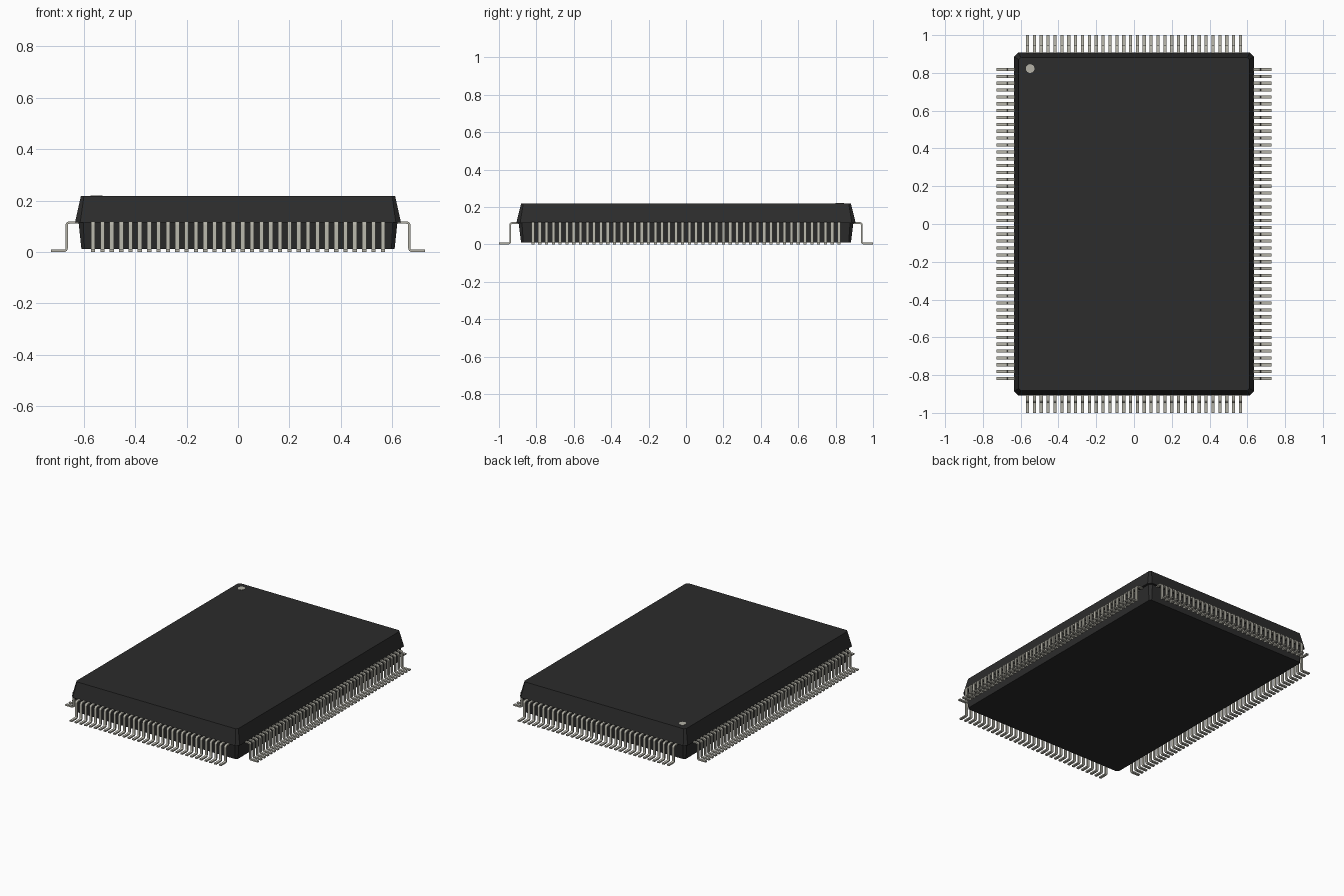
import bpy, bmesh, math
from mathutils import Matrix, Vector

old = bpy.data.objects.get("Cube")
if old:
    bpy.data.objects.remove(old, do_unlink=True)


def material(name, rgb, rough):
    m = bpy.data.materials.new(name)
    m.use_nodes = True
    m.diffuse_color = (*rgb, 1)
    bsdf = m.node_tree.nodes["Principled BSDF"]
    bsdf.inputs["Base Color"].default_value = (*rgb, 1)
    bsdf.inputs["Roughness"].default_value = rough
    return m


BLACK = material("black plastic", (0.025, 0.025, 0.025), 0.7)
METAL = material("tinned metal", (0.46, 0.45, 0.39), 0.5)


def add_object(name, bm, mat):
    bmesh.ops.recalc_face_normals(bm, faces=bm.faces)
    me = bpy.data.meshes.new(name)
    bm.to_mesh(me)
    bm.free()
    me.materials.append(mat)
    ob = bpy.data.objects.new(name, me)
    bpy.context.collection.objects.link(ob)
    return ob


def chamfered_ring(bm, hx, hy, c, z):
    pts = [(hx, hy - c), (hx - c, hy), (c - hx, hy), (-hx, hy - c),
           (-hx, c - hy), (c - hx, -hy), (hx - c, -hy), (hx, c - hy)]
    return [bm.verts.new((x, y, z)) for x, y in pts]


# Moulded body: two tapered halves meeting at a parting line
TOP, MID, BASE = 0.218, 0.115, 0.011
bm = bmesh.new()
rings = [chamfered_ring(bm, *r) for r in (
    (0.609, 0.882, 0.012, BASE), (0.620, 0.895, 0.018, MID),
    (0.634, 0.907, 0.020, MID), (0.611, 0.882, 0.012, TOP))]
for a, b in zip(rings, rings[1:]):
    for i in range(8):
        j = (i + 1) % 8
        bm.faces.new((a[i], a[j], b[j], b[i]))
bm.faces.new(rings[0])
bm.faces.new(rings[-1])
add_object("body", bm, BLACK)

# Pin one marker
bm = bmesh.new()
bmesh.ops.create_cone(bm, cap_ends=True, segments=24, radius1=0.023, radius2=0.023, depth=0.004,
                      matrix=Matrix.Translation((-0.55, 0.823, TOP)))
add_object("pin_one_marker", bm, METAL)

# Gull-wing lead section, measured outward from the body edge
THICK, WIDTH, PITCH = 0.009, 0.0165, 0.4 / 11


def arc(cx, cz, r, a0, a1, steps=4):
    return [(cx + r * math.cos(math.radians(a0 + (a1 - a0) * k / steps)),
             cz + r * math.sin(math.radians(a0 + (a1 - a0) * k / steps))) for k in range(steps + 1)]


R1, R2 = 0.006, 0.006 + THICK
LEG, LEAD_TOP, FOOT = 0.037, 0.119, 0.093     # outer leg face, shoulder height, toe
hi = (LEG - R2, LEAD_TOP - R2)                # shoulder bend centre
lo = (LEG + R1, R2)                           # foot bend centre
section = ([(-0.035, LEAD_TOP)] + arc(*hi, R2, 90, 0) + arc(*lo, R1, 180, 270)
           + [(FOOT, THICK), (FOOT, 0)]
           + arc(*lo, R2, 270, 180) + arc(*hi, R1, 0, 90) + [(-0.035, LEAD_TOP - THICK)])


def lead_row(name, count, edge, turn):
    bm = bmesh.new()
    rot = Matrix.Rotation(math.radians(turn), 3, 'Z')
    for n in range(count):
        side = (n - (count - 1) / 2) * PITCH
        a, b = [[bm.verts.new(rot @ Vector((edge + u, side + s * WIDTH / 2, z))) for u, z in section]
                for s in (-1, 1)]
        # Strip faces between matching sides of the bent section
        m = len(section)
        for i in range(m):
            j = (i + 1) % m
            bm.faces.new((a[i], a[j], b[j], b[i]))
        for loop in (a, b):
            for i in range(m // 2 - 1):
                bm.faces.new((loop[i], loop[i + 1], loop[m - 2 - i], loop[m - 1 - i]))
    ob = add_object(name, bm, METAL)
    bpy.ops.object.select_all(action='DESELECT')
    ob.select_set(True)
    bpy.context.view_layer.objects.active = ob
    bpy.ops.object.shade_smooth_by_angle(angle=math.radians(35))


for name, count, edge, turn in (("left_leads", 46, 0.634, 0), ("back_leads", 32, 0.907, 90),
                                ("right_leads", 46, 0.634, 180), ("front_leads", 32, 0.907, 270)):
    lead_row(name, count, edge, turn)
